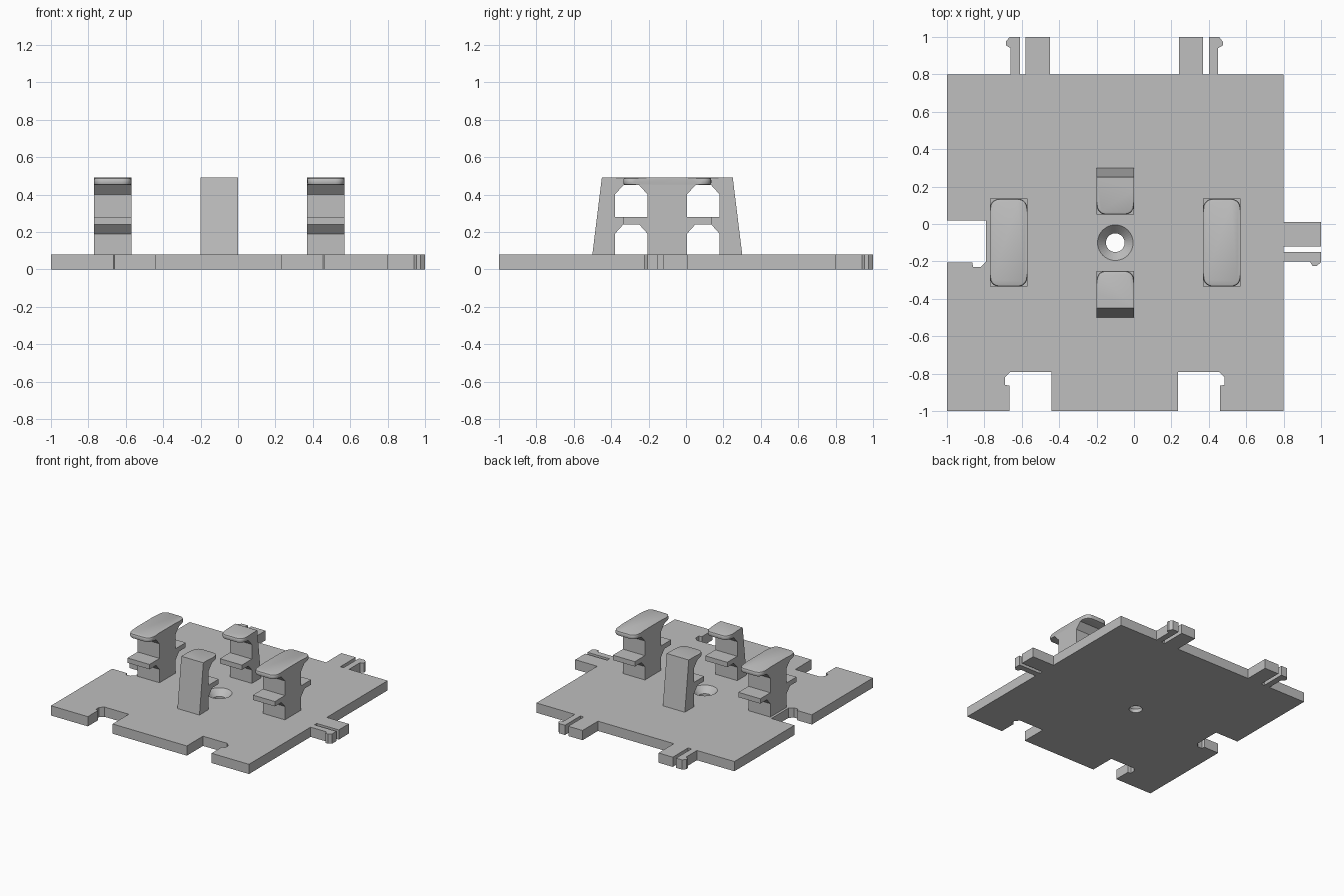
import bpy
import bmesh
import math
from mathutils import Vector

cube = bpy.data.objects.get("Cube")
if cube:
    bpy.data.objects.remove(cube, do_unlink=True)

grey = bpy.data.materials.new("light grey plastic")
grey.use_nodes = True
colour = (0.52, 0.52, 0.52, 1)
grey.diffuse_color = colour
grey.node_tree.nodes["Principled BSDF"].inputs["Base Color"].default_value = colour

CENTRE = -0.1      # the plate's middle in both x and y
THICK = 0.08       # plate thickness
TOP = 0.49         # top of the clips
NECK = 0.45        # underside of the clip heads


def prism(points, direction):
    """Closed outline of 3D points, extruded along a direction."""
    bm = bmesh.new()
    face = bm.faces.new([bm.verts.new(p) for p in points])
    out = bmesh.ops.extrude_face_region(bm, geom=[face])
    moved = [g for g in out["geom"] if isinstance(g, bmesh.types.BMVert)]
    bmesh.ops.translate(bm, verts=moved, vec=direction)
    bmesh.ops.recalc_face_normals(bm, faces=bm.faces)
    return bm


def finish(bm, name):
    mesh = bpy.data.meshes.new(name)
    bm.to_mesh(mesh)
    bm.free()
    mesh.materials.append(grey)
    obj = bpy.data.objects.new(name, mesh)
    bpy.context.collection.objects.link(obj)
    return obj


def activate(obj):
    bpy.ops.object.select_all(action="DESELECT")
    obj.select_set(True)
    bpy.context.view_layer.objects.active = obj


# Edge connectors: u runs along the plate edge, v runs across it
TAB = [(0, 0), (0, 0.2), (0.13, 0.2), (0.13, 0), (0.16, 0), (0.16, 0.2),
       (0.215, 0.2), (0.235, 0.175), (0.235, 0.155), (0.21, 0.14), (0.21, 0)]
SOCKET = [(0, 0), (0, 0.21), (0.22, 0.21), (0.25, 0.18), (0.25, 0.14),
          (0.225, 0.135), (0.225, 0)]


def place(shape, origin, u, v, reverse=False):
    pts = [Vector(origin) + Vector(u) * a + Vector(v) * b for a, b in shape]
    return pts[::-1] if reverse else pts


E, W, N, S = (1, 0), (-1, 0), (0, 1), (0, -1)
outline = [(-1, -1)]
outline += place(SOCKET, (-0.44, -1), W, N, True)
outline += place(SOCKET, (0.235, -1), E, N)
outline += [(0.8, -1)]
outline += place(TAB, (0.8, 0.01), S, E, True)
outline += [(0.8, 0.8)]
outline += place(TAB, (0.24, 0.8), E, N, True)
outline += place(TAB, (-0.45, 0.8), W, N)
outline += [(-1, 0.8)]
outline += place(SOCKET, (-1, 0.02), S, E)

plate = finish(prism([(p[0], p[1], 0) for p in outline], (0, 0, THICK)), "base_plate")

# Countersunk screw hole through the plate
cut = bmesh.new()
SIDES = 40
rings = []
for radius, z in [(0.05, -0.05), (0.05, 0.03), (0.095, THICK), (0.095, 0.15)]:
    rings.append([cut.verts.new((CENTRE + radius * math.cos(math.tau * i / SIDES),
                                 CENTRE + radius * math.sin(math.tau * i / SIDES), z))
                  for i in range(SIDES)])
for low, high in zip(rings, rings[1:]):
    for i in range(SIDES):
        j = (i + 1) % SIDES
        cut.faces.new((low[i], low[j], high[j], high[i]))
cut.faces.new(rings[0][::-1])
cut.faces.new(rings[-1])
cutter = finish(cut, "hole_cutter")
cutter.hide_render = True
activate(plate)
mod = plate.modifiers.new("hole", "BOOLEAN")
mod.operation = "DIFFERENCE"
mod.solver = "EXACT"
mod.object = cutter
bpy.ops.object.modifier_apply(modifier=mod.name)
bpy.data.objects.remove(cutter, do_unlink=True)

# Clip flank: distance out from the stem face, height
FLANK = [(0, 0.06), (0, 0.19), (0.045, 0.24), (0.13, 0.24), (0.13, 0.28),
         (0, 0.28), (0, 0.4), (0.045, NECK), (0.13, NECK), (0.13, TOP)]
WIDTH = 0.2


def clip(name, left, profile, tips):
    """Extruded clip whose head is rounded at each tip, given as (y, outward sign)."""
    bm = prism([(left, y, z) for y, z in profile], (WIDTH, 0, 0))

    def beyond(point, margin):
        return any((point.y - y) * sign > -margin for y, sign in tips)

    def bevel(test, offset, segments):
        edges = []
        for e in bm.edges:
            a, b = (v.co for v in e.verts)
            if min(a.z, b.z) > NECK - 0.005 and test(a, b, (a + b) / 2):
                edges.append(e)
        bmesh.ops.bevel(bm, geom=edges, offset=offset, segments=segments,
                        profile=0.5, affect="EDGES")

    # round the plan corners, then soften the rim
    bevel(lambda a, b, m: abs(a.z - b.z) > 0.03 and beyond(m, 0.001), 0.05, 5)
    bevel(lambda a, b, m: abs(a.z - b.z) < 0.001 and beyond(m, 0.049), 0.012, 2)
    obj = finish(bm, name)
    activate(obj)
    bpy.ops.object.shade_smooth_by_angle(angle=math.radians(32))


# Double-sided clips on the left and right
HALF = 0.105
reach = HALF + 0.13
both = ([(CENTRE + HALF + d, z) for d, z in FLANK]
        + [(CENTRE - HALF - d, z) for d, z in reversed(FLANK)])
for name, left in (("right_clip", -0.77), ("left_clip", 0.37)):
    clip(name, left, both, [(CENTRE + reach, 1), (CENTRE - reach, -1)])

# Single-sided clips with a sloping back, facing the hole
INNER = 0.28
for name, s in (("back_clip", 1), ("front_clip", -1)):
    profile = [(CENTRE + s * (INNER - d), z) for d, z in FLANK]
    profile += [(CENTRE + s * 0.35, TOP), (CENTRE + s * 0.403, 0.06)]
    clip(name, CENTRE - WIDTH / 2, profile, [(CENTRE + s * (INNER - 0.13), -s)])
